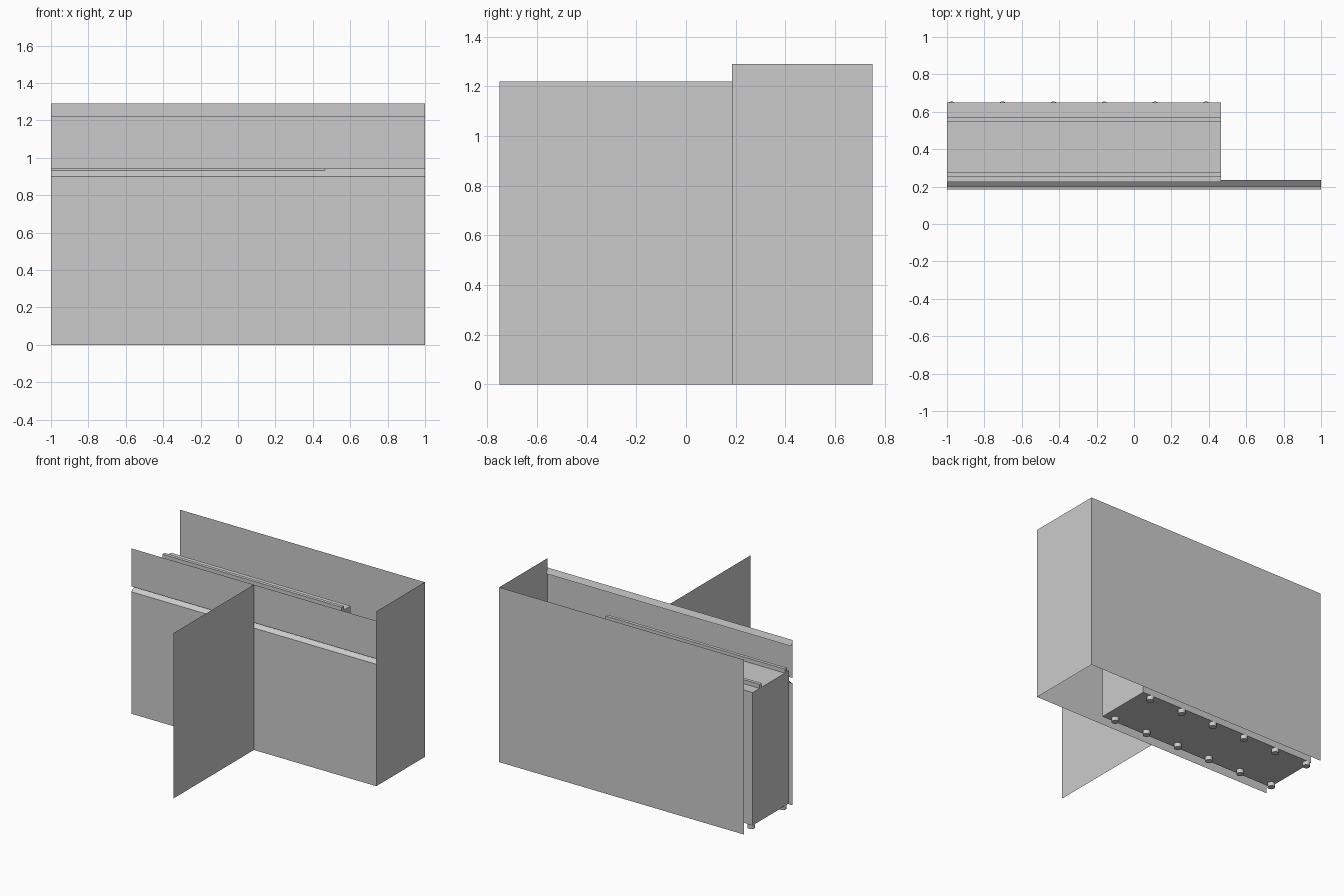
import bpy
import bmesh
from mathutils import Matrix, Vector

cube = bpy.data.objects.get("Cube")
if cube:
    bpy.data.objects.remove(cube, do_unlink=True)

grey = bpy.data.materials.new("light_grey")
grey.use_nodes = True
colour = (0.6, 0.6, 0.6, 1)
grey.diffuse_color = colour
grey.node_tree.nodes["Principled BSDF"].inputs["Base Color"].default_value = colour


def add_object(name, bm):
    mesh = bpy.data.meshes.new(name)
    bm.to_mesh(mesh)
    bm.free()
    mesh.materials.append(grey)
    obj = bpy.data.objects.new(name, mesh)
    bpy.context.collection.objects.link(obj)
    return obj


def sheet(name, points, sweep):
    """Sweep an open line of points into a thin sheet."""
    bm = bmesh.new()
    near = [bm.verts.new(p) for p in points]
    far = [bm.verts.new(Vector(p) + Vector(sweep)) for p in points]
    for i in range(len(points) - 1):
        bm.faces.new((near[i], far[i], far[i + 1], near[i + 1]))
    return add_object(name, bm)


def box(name, low, high):
    low, high = Vector(low), Vector(high)
    bm = bmesh.new()
    bmesh.ops.create_cube(bm, size=1)
    bmesh.ops.scale(bm, vec=high - low, verts=bm.verts)
    bmesh.ops.translate(bm, vec=(low + high) / 2, verts=bm.verts)
    return add_object(name, bm)


FRONT, BACK = 0.185, 0.75
CAB_END, CAB_TOP = 0.465, 1.01
FOOT = 0.03
WIDTH = (2, 0, 0)

# Tall outer walls
sheet("back_wall", [(1, BACK, 0), (-1, BACK, 0)], (0, 0, 1.29))
sheet("side_wall", [(1, FRONT, 0), (1, BACK, 0)], (0, 0, 1.29))

# Front: lower panel with slanted finger grip, upper panel with folded lip
sheet("lower_front", [(-1, FRONT, 0), (-1, FRONT, 0.9), (-1, 0.235, 0.94)], WIDTH)
sheet("upper_front", [(-1, FRONT, 0.94), (-1, FRONT, 1.22), (-1, 0.2, 1.18)], WIDTH)

# Partition standing out from the front
sheet("partition", [(0, -BACK, 0), (0, FRONT, 0)], (0, 0, 1.22))

# Cabinet body with two rails on top
box("cabinet", (-1, 0.225, FOOT), (CAB_END, 0.65, CAB_TOP))
for name, y in (("front_rail", 0.25), ("back_rail", 0.545)):
    box(name, (-1, y, CAB_TOP), (CAB_END, y + 0.025, CAB_TOP + FOOT))

# Two rows of round feet
bm = bmesh.new()
for y in (0.265, 0.63):
    for i in range(6):
        spot = Matrix.Translation((0.385 - 0.272 * i, y, FOOT / 2))
        bmesh.ops.create_cone(bm, cap_ends=True, segments=16, radius1=0.025,
                              radius2=0.025, depth=FOOT, matrix=spot)
feet = add_object("feet", bm)
bpy.context.view_layer.objects.active = feet
feet.select_set(True)
bpy.ops.object.shade_smooth_by_angle()
